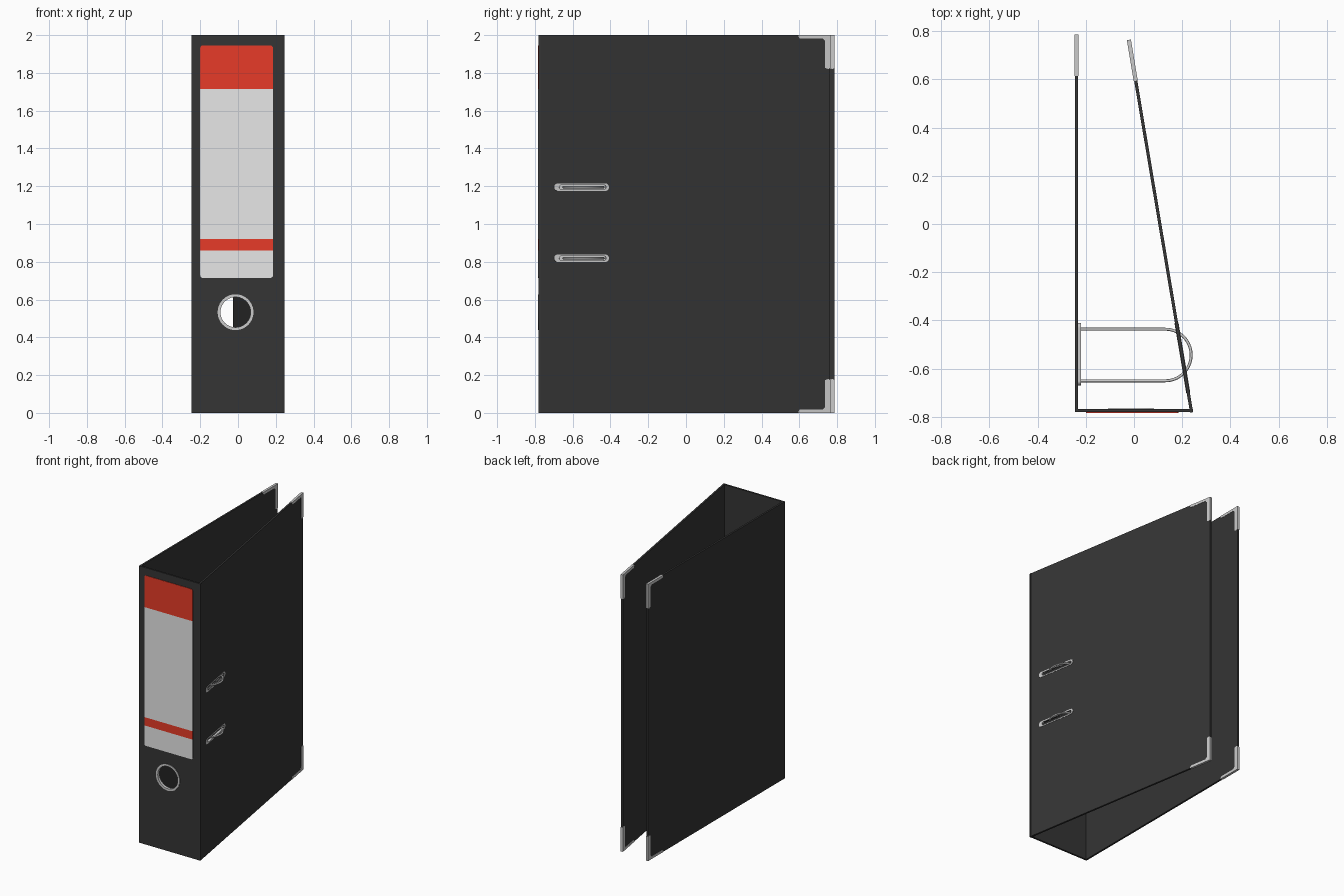
import bpy, bmesh, math
from mathutils import Matrix

if "Cube" in bpy.data.objects:
    bpy.data.objects.remove(bpy.data.objects["Cube"])


def material(name, rgb):
    m = bpy.data.materials.new(name)
    m.diffuse_color = (*rgb, 1)
    m.use_nodes = True
    m.node_tree.nodes["Principled BSDF"].inputs["Base Color"].default_value = m.diffuse_color
    return m


BLACK = material("black board", (0.035, 0.035, 0.035))
WHITE = material("label white", (0.8, 0.8, 0.8))
RED = material("label red", (0.8, 0.044, 0.021))
METAL = material("metal", (0.6, 0.6, 0.6))

H, T, LENGTH = 2.0, 0.013, 1.565      # height, board thickness, cover depth
X, Y = 0.245, -0.78                   # spine half width, spine front
RIGHT = Matrix.Translation((X, Y, 0)) @ Matrix.Rotation(math.atan2(0.26, 1.545), 4, 'Z')
LEFT = Matrix.Translation((-X, Y, 0))


def finish(name, bm, mat, matrix=None):
    if matrix:
        bm.transform(matrix)
    bmesh.ops.recalc_face_normals(bm, faces=bm.faces)
    me = bpy.data.meshes.new(name)
    bm.to_mesh(me)
    bm.free()
    me.materials.append(mat)
    ob = bpy.data.objects.new(name, me)
    bpy.context.collection.objects.link(ob)
    return ob


def loop(bm, pts, d, axis):
    return [bm.verts.new((d, u, v) if axis == 'X' else (u, d, v)) for u, v in pts]


def sides(bm, a, b):
    n = len(a)
    for i in range(n):
        j = (i + 1) % n
        bm.faces.new((a[i], a[j], b[j], b[i]))


def prism(name, pts, d0, d1, mat, axis='X', matrix=None):
    """Outline extruded along an axis."""
    bm = bmesh.new()
    a, b = loop(bm, pts, d0, axis), loop(bm, pts, d1, axis)
    bm.faces.new(a)
    bm.faces.new(b)
    sides(bm, a, b)
    return finish(name, bm, mat, matrix)


def frame(name, outer, inner, d0, d1, mat, axis='X', matrix=None):
    """Extruded outline with a matching hole."""
    bm = bmesh.new()
    ls = [loop(bm, p, d, axis) for p, d in
          ((outer, d0), (outer, d1), (inner, d1), (inner, d0))]
    for i in range(4):
        sides(bm, ls[i], ls[(i + 1) % 4])
    return finish(name, bm, mat, matrix)


def rounded(u0, u1, v0, v1, r, seg=6):
    """Rounded rectangle; with a full radius it is a stadium or a circle."""
    pts = []
    for k, (cu, cv) in enumerate(((u1 - r, v1 - r), (u0 + r, v1 - r),
                                  (u0 + r, v0 + r), (u1 - r, v0 + r))):
        for i in range(seg + 1):
            a = math.pi / 2 * (k + i / seg)
            pts.append((cu + r * math.cos(a), cv + r * math.sin(a)))
    return pts


def circle(u, v, r, n=40):
    return [(u + r * math.cos(2 * math.pi * i / n), v + r * math.sin(2 * math.pi * i / n))
            for i in range(n)]


def rect(u0, u1, v0, v1):
    return [(u0, v0), (u1, v0), (u1, v1), (u0, v1)]


def cut(ob, cutter):
    mod = ob.modifiers.new("cut", 'BOOLEAN')
    mod.operation, mod.solver, mod.object = 'DIFFERENCE', 'EXACT', cutter
    bpy.context.view_layer.objects.active = ob
    bpy.ops.object.modifier_apply(modifier=mod.name)
    bpy.data.objects.remove(cutter)


def smooth(ob):
    bpy.ops.object.select_all(action='DESELECT')
    ob.select_set(True)
    bpy.context.view_layer.objects.active = ob
    bpy.ops.object.shade_smooth_by_angle(angle=math.radians(35))


# Spine with finger hole and its metal rim
HX, HZ = -0.013, 0.533
spine = prism("spine", rect(-X, X, 0, H), Y, Y + T, BLACK, 'Y')
cut(spine, prism("hole_cutter", circle(HX, HZ, 0.085), Y - 0.1, Y + 0.1, BLACK, 'Y'))
smooth(frame("finger_hole_rim", circle(HX, HZ, 0.095), circle(HX, HZ, 0.08),
             Y - 0.004, Y + T + 0.003, METAL, 'Y'))

# Spine label, cut at the stripe heights and coloured by height
label = prism("spine_label", rounded(-0.2, 0.185, 0.715, 1.945, 0.013),
              Y - 0.003, Y + 0.001, WHITE, 'Y')
label.data.materials.append(RED)
bm = bmesh.new()
bm.from_mesh(label.data)
for z in (0.86, 0.92, 1.715):
    bmesh.ops.bisect_plane(bm, geom=bm.verts[:] + bm.edges[:] + bm.faces[:],
                           plane_co=(0, 0, z), plane_no=(0, 0, 1))
for f in bm.faces:
    z = f.calc_center_median().z
    f.material_index = int(z > 1.715 or 0.86 < z < 0.92)
bm.to_mesh(label.data)
bm.free()

# Covers: left one straight, right one swung inwards
left_cover = prism("left_cover", rect(0, LENGTH, 0, H), 0, T, BLACK, matrix=LEFT)
right_cover = prism("right_cover", rect(0, LENGTH, 0, H), -T, 0, BLACK, matrix=RIGHT)

# L-shaped metal corner protectors wrapping the rear corners
E = LENGTH + 0.001
for side, matrix, d0 in (("left", LEFT, 0), ("right", RIGHT, -T)):
    for level in ("top", "bottom"):
        pts = [(E, 0), (E, 0.175), (E - 0.01, 0.18), (E - 0.028, 0.175), (E - 0.028, 0.032),
               (E - 0.042, 0.018), (E - 0.165, 0.018), (E - 0.172, 0.008), (E - 0.172, 0)]
        pts = [(y, z - 0.0005) for y, z in pts]
        if level == "top":
            pts = [(y, H - z) for y, z in pts]
        prism(f"{side}_{level}_corner", pts, d0 - 0.002, d0 + T + 0.002, METAL, matrix=matrix)

# Slots in the right cover with metal frames, and the rings that pass through them
for name, z in (("upper", 1.195), ("lower", 0.819)):
    inner = rounded(0.110, 0.362, z - 0.011, z + 0.011, 0.0109)
    outer = rounded(0.083, 0.377, z - 0.020, z + 0.020, 0.0199)
    cut(right_cover, prism("slot_cutter", inner, -0.1, 0.1, BLACK, matrix=RIGHT))
    frame(f"{name}_slot_frame", outer, inner, -T - 0.002, 0.002, METAL, matrix=RIGHT)

    cx, cy, r = 0.13, -0.543, 0.107
    path = [(-0.225, cy + r)]
    path += [(cx + r * math.sin(math.pi * i / 20), cy + r * math.cos(math.pi * i / 20))
             for i in range(21)]
    path += [(-0.225, cy - r)]
    cu = bpy.data.curves.new(f"{name}_ring", 'CURVE')
    cu.dimensions = '3D'
    cu.bevel_depth, cu.bevel_resolution, cu.use_fill_caps = 0.006, 2, True
    sp = cu.splines.new('POLY')
    sp.points.add(len(path) - 1)
    for p, (x, y) in zip(sp.points, path):
        p.co = (x, y, z, 1)
    cu.materials.append(METAL)
    bpy.context.collection.objects.link(bpy.data.objects.new(f"{name}_ring", cu))

# Mechanism plate holding the rings on the left cover
prism("ring_base_plate", rounded(-0.67, -0.41, 0.76, 1.255, 0.02),
      -X + T - 0.002, -0.219, METAL)
